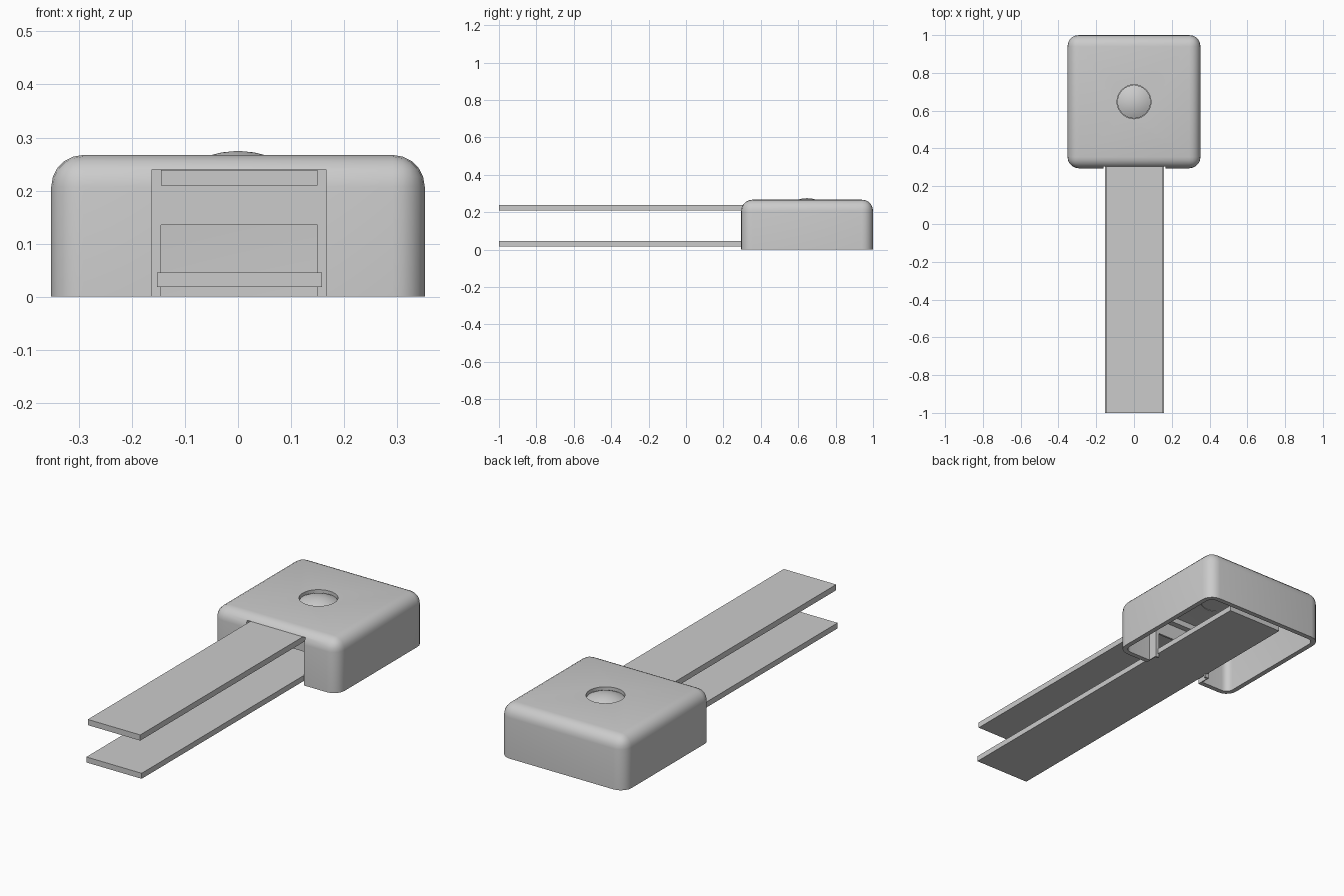
import bpy, bmesh, math

if "Cube" in bpy.data.objects:
    bpy.data.objects.remove(bpy.data.objects["Cube"])


def finish(name, bm, smooth=False):
    bmesh.ops.recalc_face_normals(bm, faces=bm.faces)
    me = bpy.data.meshes.new(name)
    bm.to_mesh(me)
    bm.free()
    ob = bpy.data.objects.new(name, me)
    bpy.context.collection.objects.link(ob)
    if smooth:
        for p in me.polygons:
            p.use_smooth = True
    return ob


def box_mesh(x0, x1, y0, y1, z0, z1):
    bm = bmesh.new()
    bmesh.ops.create_cube(bm, size=1)
    for v in bm.verts:
        v.co = ((x0 + x1) / 2 + v.co.x * (x1 - x0),
                (y0 + y1) / 2 + v.co.y * (y1 - y0),
                (z0 + z1) / 2 + v.co.z * (z1 - z0))
    return bm


def box(name, *dims):
    return finish(name, box_mesh(*dims))


# Housing: rounded shell, open underneath
bm = box_mesh(-0.352, 0.352, 0.295, 1.0, 0, 0.267)
bottom = [f for f in bm.faces if f.normal.z < -0.5]
bmesh.ops.delete(bm, geom=bottom, context='FACES_ONLY')
edges = [e for e in bm.edges if not e.is_boundary]
bmesh.ops.bevel(bm, geom=edges, offset=0.06, segments=5, profile=0.5, affect='EDGES')
bmesh.ops.recalc_face_normals(bm, faces=bm.faces)
top = max(bm.faces, key=lambda f: f.calc_center_median().z)
if top.normal.z < 0:
    bmesh.ops.reverse_faces(bm, faces=bm.faces)
housing = finish("housing", bm, True)
sol = housing.modifiers.new("wall", 'SOLIDIFY')
sol.thickness = 0.025
sol.offset = -1

# Cutters: front slot and button hole
slot = box("slot_cutter", -0.162, 0.166, 0.2, 0.40, -0.1, 0.24)
bm = bmesh.new()
bmesh.ops.create_cone(bm, cap_ends=True, segments=32, radius1=0.09, radius2=0.09, depth=0.1)
bmesh.ops.translate(bm, vec=(0, 0.647, 0.27), verts=bm.verts)
hole = finish("hole_cutter", bm)
for c in (slot, hole):
    m = housing.modifiers.new("cut", 'BOOLEAN')
    m.operation = 'DIFFERENCE'
    m.solver = 'EXACT'
    m.object = c
bpy.context.view_layer.objects.active = housing
housing.select_set(True)
for m in list(housing.modifiers):
    bpy.ops.object.modifier_apply(modifier=m.name)
bpy.ops.object.shade_smooth_by_angle(angle=math.radians(35))
for c in (slot, hole):
    bpy.data.objects.remove(c)

# Inner frame behind the slot, an upside-down U
bm = bmesh.new()
outline = [(-0.162, 0), (-0.162, 0.241), (0.166, 0.241), (0.166, 0),
           (0.15, 0), (0.15, 0.135), (-0.145, 0.135), (-0.145, 0)]
face = bm.faces.new([bm.verts.new((x, 0.36, z)) for x, z in outline])
ext = bmesh.ops.extrude_face_region(bm, geom=[face])
bmesh.ops.translate(bm, vec=(0, 0.01, 0),
                    verts=[g for g in ext["geom"] if isinstance(g, bmesh.types.BMVert)])
finish("inner_frame", bm)

# Side walls of the slot
for side, x in (("left", -0.167), ("right", 0.166)):
    box("slot_wall_" + side, x, x + 0.005, 0.31, 0.37, 0, 0.242)

# Straps
box("upper_strap", -0.145, 0.15, -1.0, 0.40, 0.21, 0.239)
box("lower_strap", -0.153, 0.158, -1.0, 0.92, 0.018, 0.046)

# Button: shallow dome, lathed
bm = bmesh.new()
profile = [(0, 0.275), (0.03, 0.272), (0.05, 0.267), (0.07, 0.260), (0.088, 0.251), (0.088, 0.243), (0, 0.243)]
vs = [bm.verts.new((r, 0.647, z)) for r, z in profile]
es = [bm.edges.new(p) for p in zip(vs, vs[1:])]
bmesh.ops.spin(bm, geom=vs + es, cent=(0, 0.647, 0), axis=(0, 0, 1),
               angle=2 * math.pi, steps=32)
bmesh.ops.remove_doubles(bm, verts=bm.verts, dist=0.0005)
button = finish("button", bm)
bpy.ops.object.select_all(action='DESELECT')
button.select_set(True)
bpy.context.view_layer.objects.active = button
bpy.ops.object.shade_smooth_by_angle(angle=math.radians(40))
